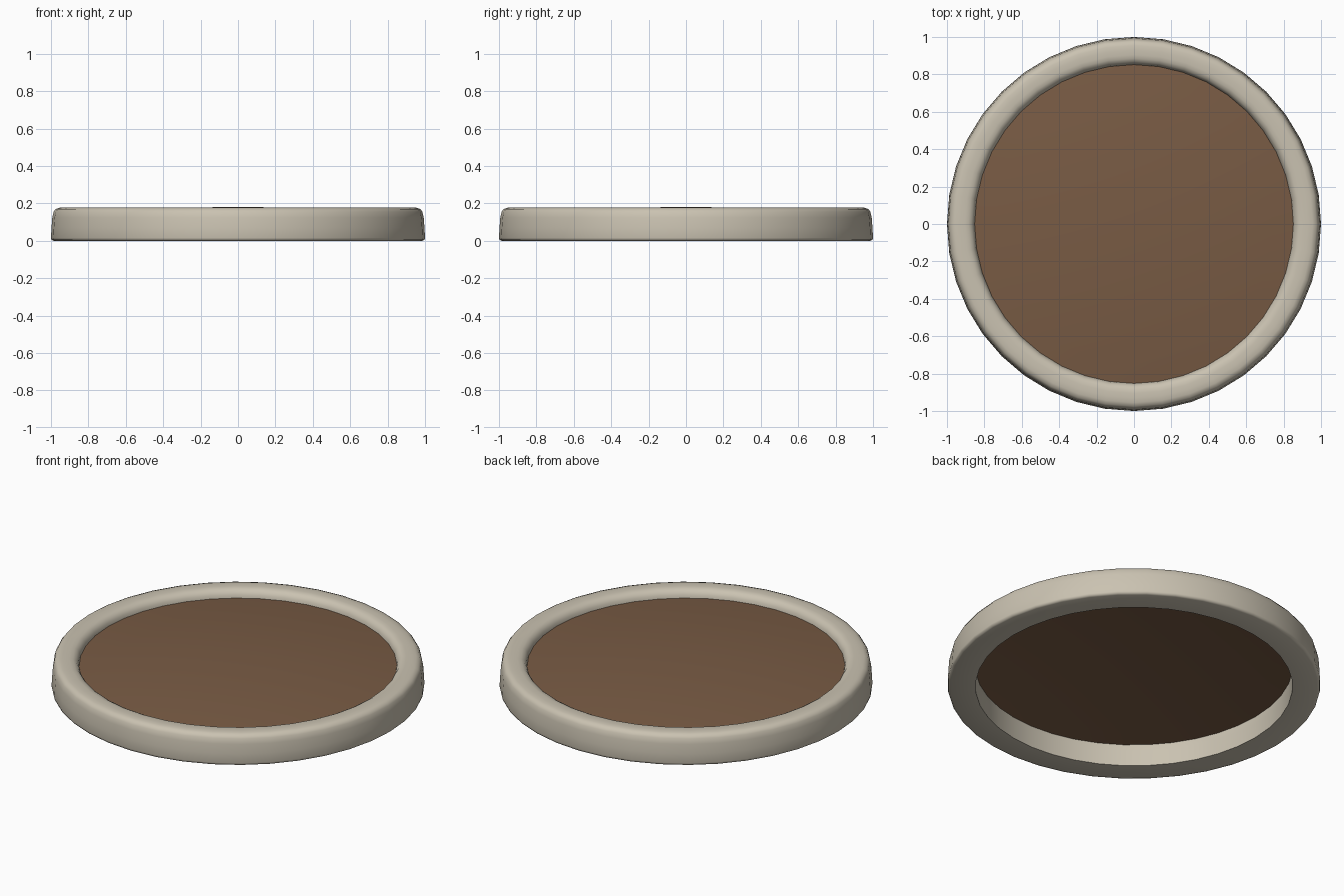
import bpy, bmesh, math

if "Cube" in bpy.data.objects:
    bpy.data.objects.remove(bpy.data.objects["Cube"])

SEGMENTS = 40


def material(name, color):
    mat = bpy.data.materials.new(name)
    mat.diffuse_color = (*color, 1.0)
    mat.use_nodes = True
    mat.node_tree.nodes["Principled BSDF"].inputs["Base Color"].default_value = mat.diffuse_color
    return mat


def circle(bm, radius, z):
    return [bm.verts.new((radius * math.cos(2 * math.pi * i / SEGMENTS),
                          radius * math.sin(2 * math.pi * i / SEGMENTS), z))
            for i in range(SEGMENTS)]


def bridge(bm, a, b):
    for i in range(SEGMENTS):
        j = (i + 1) % SEGMENTS
        bm.faces.new((a[i], a[j], b[j], b[i]))


def make_object(name, bm, mat):
    mesh = bpy.data.meshes.new(name)
    bm.to_mesh(mesh)
    bm.free()
    mesh.materials.append(mat)
    obj = bpy.data.objects.new(name, mesh)
    bpy.context.collection.objects.link(obj)
    bpy.ops.object.select_all(action='DESELECT')
    bpy.context.view_layer.objects.active = obj
    obj.select_set(True)
    bpy.ops.object.shade_smooth_by_angle(angle=math.radians(65))
    return obj


# Stone rim: closed (radius, height) profile lathed around z
profile = [(0.85, 0.0), (0.985, 0.0), (0.997, 0.005), (1.0, 0.016),
           (0.997, 0.07), (0.993, 0.125), (0.986, 0.155), (0.975, 0.17),
           (0.955, 0.177), (0.93, 0.178), (0.905, 0.178), (0.885, 0.175),
           (0.868, 0.166), (0.856, 0.148), (0.851, 0.125), (0.85, 0.09)]
bm = bmesh.new()
rings = [circle(bm, r, z) for r, z in profile]
for k, ring in enumerate(rings):
    bridge(bm, ring, rings[(k + 1) % len(rings)])
bmesh.ops.recalc_face_normals(bm, faces=bm.faces)
make_object("stone_rim", bm, material("pale stone", (0.59, 0.54, 0.44)))

# Soil: shallow mound, open underneath, rising to the level of the rim
R, EDGE, RISE = 0.853, 0.13, 0.051
bm = bmesh.new()
rings = [circle(bm, R * t, EDGE + RISE * (1 - t * t))
         for t in (1.0, 0.875, 0.75, 0.625, 0.5, 0.375, 0.25, 0.125)]
for a, b in zip(rings, rings[1:]):
    bridge(bm, a, b)
peak = bm.verts.new((0, 0, EDGE + RISE))
for i in range(SEGMENTS):
    bm.faces.new((rings[-1][i], rings[-1][(i + 1) % SEGMENTS], peak))
make_object("soil_mound", bm, material("brown soil", (0.19, 0.105, 0.058)))
